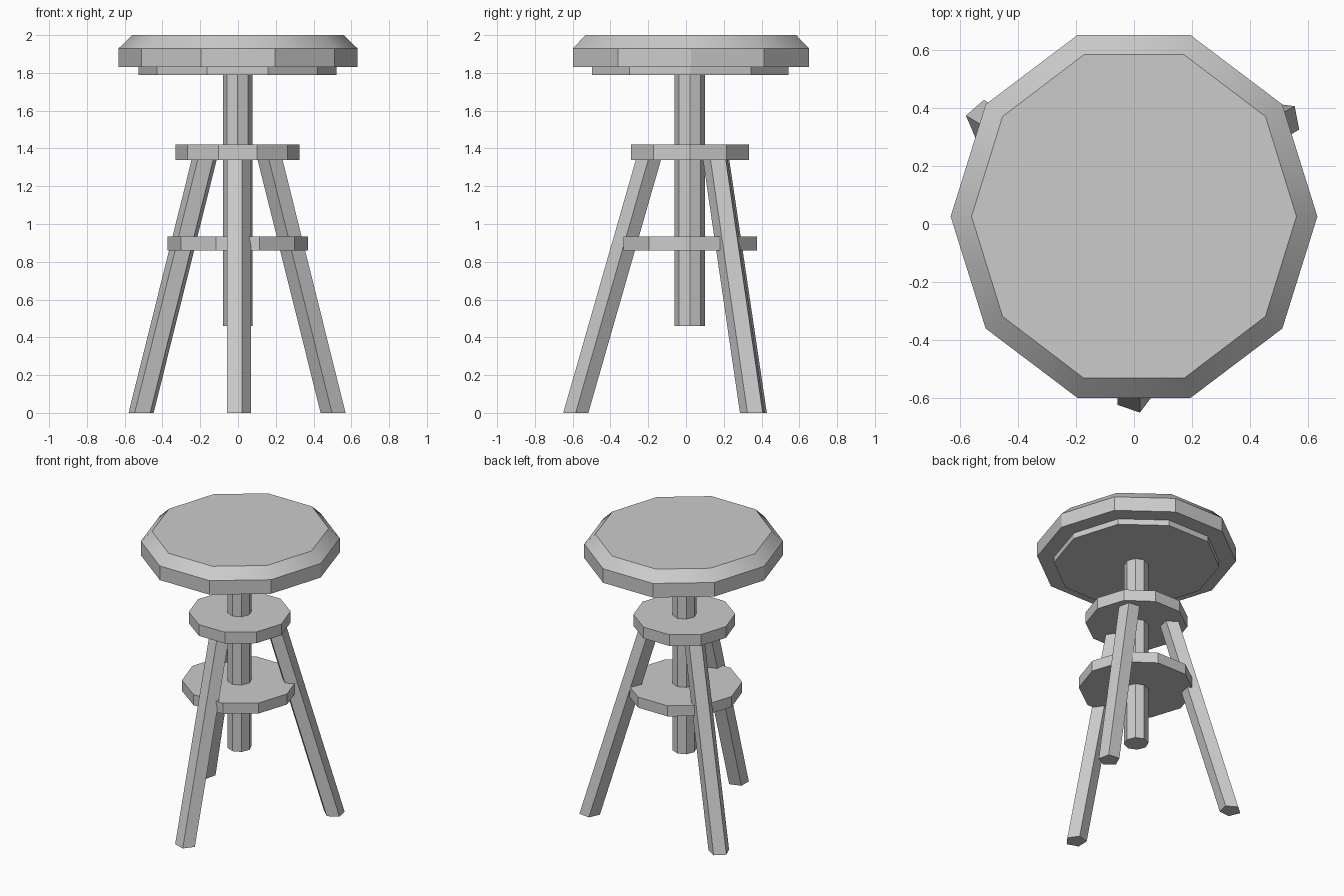
import bpy, bmesh
from math import cos, sin, radians, tau

if "Cube" in bpy.data.objects:
    bpy.data.objects.remove(bpy.data.objects["Cube"])


def ring(bm, n, cx, cy, rx, ry, z, start=0.0):
    """One horizontal loop of n vertices."""
    return [bm.verts.new((cx + rx * cos(start + tau * i / n),
                          cy + ry * sin(start + tau * i / n), z)) for i in range(n)]


def loft(name, n, sections, start=0.0, smooth_bands=()):
    """Solid through (cx, cy, rx, ry, z) sections listed from bottom to top."""
    bm = bmesh.new()
    rings = [ring(bm, n, *s, start) for s in sections]
    bm.faces.new(rings[0][::-1])
    bm.faces.new(rings[-1])
    for b, (lo, hi) in enumerate(zip(rings, rings[1:])):
        for i in range(n):
            j = (i + 1) % n
            f = bm.faces.new((lo[i], lo[j], hi[j], hi[i]))
            f.smooth = b in smooth_bands
    # keep the rims crisp where a smooth band meets flat faces
    for e in bm.edges:
        if len({f.smooth for f in e.link_faces}) > 1:
            e.smooth = False
    mesh = bpy.data.meshes.new(name)
    bm.to_mesh(mesh)
    bm.free()
    obj = bpy.data.objects.new(name, mesh)
    bpy.context.collection.objects.link(obj)
    return obj


CY = 0.022  # the stool's axis sits slightly behind the origin

# Ten-sided seat with a softly shaded chamfer
loft("seat", 10, [(0, 0.026, 0.632, 0.657, 1.83),
                  (0, 0.026, 0.632, 0.657, 1.93),
                  (0, 0.026, 0.56, 0.586, 2.0)], smooth_bands=(1,))

# Backing plate under the seat
loft("seat_plate", 10, [(-0.003, CY, 0.525, 0.547, 1.79),
                        (-0.003, CY, 0.525, 0.547, 1.83)])

# Eight-sided centre post
loft("centre_post", 8, [(-0.002, 0.02, 0.078, 0.08, 0.46),
                        (-0.002, 0.02, 0.078, 0.08, 1.80)])

# Two bracing discs
for name, r, z0, z1 in (("upper_disc", 0.328, 1.34, 1.42),
                        ("lower_disc", 0.372, 0.86, 0.935)):
    loft(name, 10, [(-0.002, CY, r, r, z0), (-0.002, CY, r, r, z1)])

# Three splayed five-sided legs: foot centre, centre at the upper disc, turn
TOP, R = 1.37, 0.07
for name, foot, head, turn in (
        ("front_leg", (0, -0.583), (0, -0.19), -73),
        ("back_right_leg", (0.506, 0.355), (0.165, 0.155), 47),
        ("back_left_leg", (-0.511, 0.358), (-0.17, 0.155), 167)):
    loft(name, 5, [(*foot, R, R, 0), (*head, R, R, TOP)], radians(turn))
